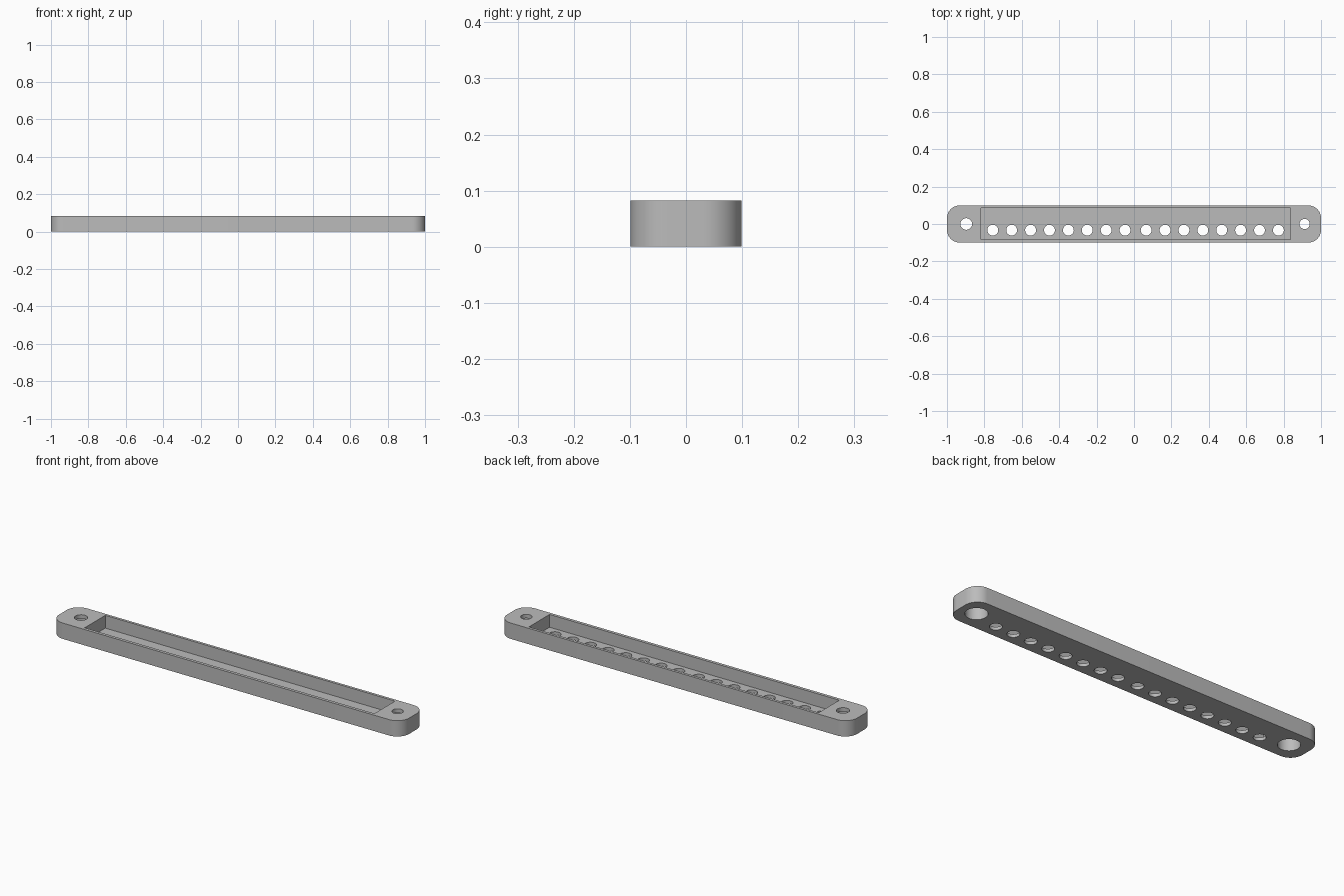
import bpy, bmesh, math
from mathutils import Matrix, Vector

cube = bpy.data.objects.get("Cube")
if cube:
    bpy.data.objects.remove(cube, do_unlink=True)

HEIGHT = 0.082
FLOOR = 0.016
HALF_WIDTH = 0.099

grey = bpy.data.materials.new("plain_grey")
grey.use_nodes = True
colour = (0.5, 0.5, 0.5, 1)
grey.diffuse_color = colour
grey.node_tree.nodes["Principled BSDF"].inputs["Base Color"].default_value = colour


def make_object(name, bm):
    mesh = bpy.data.meshes.new(name)
    bm.to_mesh(mesh)
    bm.free()
    mesh.materials.append(grey)
    obj = bpy.data.objects.new(name, mesh)
    bpy.context.collection.objects.link(obj)
    return obj


def box(bm, low, high):
    low, high = Vector(low), Vector(high)
    place = Matrix.Translation((low + high) / 2) @ Matrix.Diagonal((*(high - low), 1))
    bmesh.ops.create_cube(bm, size=1, matrix=place)


def cylinders(name, centres, radius, low, high):
    bm = bmesh.new()
    for x, y in centres:
        bmesh.ops.create_cone(bm, cap_ends=True, segments=40, radius1=radius, radius2=radius,
                              depth=high - low, matrix=Matrix.Translation((x, y, (low + high) / 2)))
    return make_object(name, bm)


# Long bar with rounded upright corners
bm = bmesh.new()
box(bm, (-1, -HALF_WIDTH, 0), (1, HALF_WIDTH, HEIGHT))
upright = [e for e in bm.edges if abs(e.verts[0].co.z - e.verts[1].co.z) > 0.01]
bmesh.ops.bevel(bm, geom=upright, offset=0.068, segments=12, profile=0.5, affect='EDGES')
body = make_object("bar_housing", bm)

# Open pocket in the top
bm = bmesh.new()
box(bm, (-0.818, -0.083, FLOOR), (0.838, 0.085, 0.2))
pocket = make_object("pocket_cutter", bm)

# Two groups of eight holes through the floor
row = [(start + 0.101 * i, -0.033) for start in (-0.755, 0.065) for i in range(8)]
row_holes = cylinders("row_hole_cutter", row, 0.029, -0.1, 0.05)

# Screw holes at the ends, counterbored from below
ends = [(-0.897, 0), (0.912, 0)]
left_screw = cylinders("left_screw_cutter", ends[1:], 0.027, -0.1, 0.2)
right_screw = cylinders("right_screw_cutter", ends[:1], 0.031, -0.1, 0.2)
counterbore = cylinders("counterbore_cutter", ends, 0.052, -0.1, 0.062)

bpy.ops.object.select_all(action='DESELECT')
bpy.context.view_layer.objects.active = body
body.select_set(True)
for cutter in (pocket, row_holes, left_screw, right_screw, counterbore):
    cutter.hide_render = True
    mod = body.modifiers.new(cutter.name, 'BOOLEAN')
    mod.operation = 'DIFFERENCE'
    mod.solver = 'EXACT'
    mod.object = cutter
    bpy.ops.object.modifier_apply(modifier=mod.name)
    bpy.data.objects.remove(cutter, do_unlink=True)

bpy.ops.object.shade_smooth_by_angle(angle=math.radians(30))
